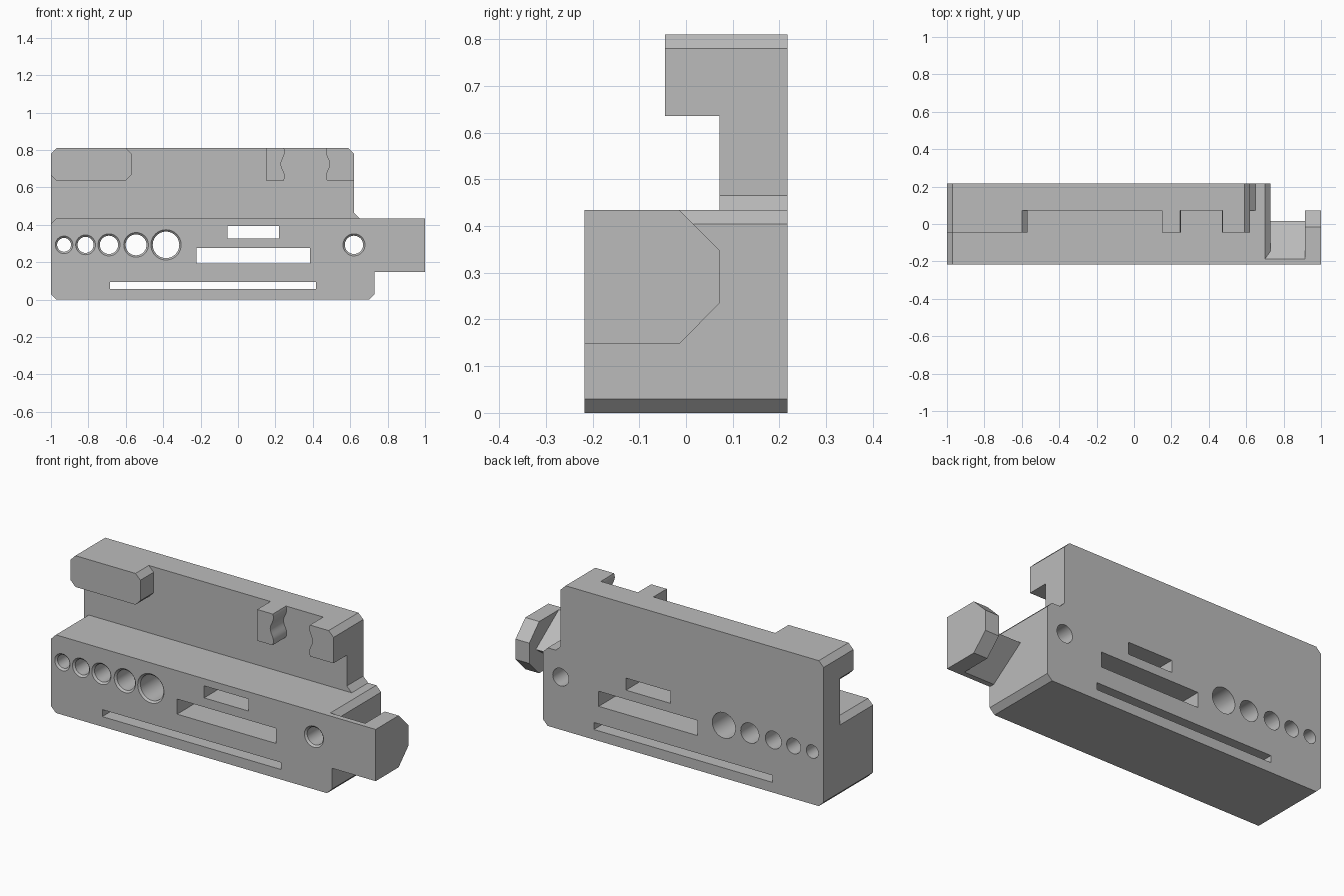
import bpy, bmesh, math

cube = bpy.data.objects.get("Cube")
if cube:
    bpy.data.objects.remove(cube, do_unlink=True)

grey = bpy.data.materials.new("plain grey")
grey.use_nodes = True
colour = (0.5, 0.5, 0.5, 1)
grey.diffuse_color = colour
grey.node_tree.nodes["Principled BSDF"].inputs["Base Color"].default_value = colour

C = 0.03            # chamfer size
FRONT, BACK = -0.217, 0.217
STEP = 0.072        # front of the upper plate
LEDGE, TOP = 0.435, 0.81
LIP = 0.636         # underside of the clips


def prism(name, profile, start, end, axis="y"):
    """Extrude an (x, z) profile along y, or a (y, z) profile along x."""
    bm = bmesh.new()
    place = (lambda a, z, t: (a, t, z)) if axis == "y" else (lambda a, z, t: (t, a, z))
    near = [bm.verts.new(place(a, z, start)) for a, z in profile]
    far = [bm.verts.new(place(a, z, end)) for a, z in profile]
    bm.faces.new(near)
    bm.faces.new(far[::-1])
    n = len(near)
    for i in range(n):
        j = (i + 1) % n
        bm.faces.new((near[i], far[i], far[j], near[j]))
    bmesh.ops.recalc_face_normals(bm, faces=bm.faces)
    mesh = bpy.data.meshes.new(name)
    bm.to_mesh(mesh)
    bm.free()
    mesh.materials.append(grey)
    ob = bpy.data.objects.new(name, mesh)
    bpy.context.collection.objects.link(ob)
    return ob


def chamfered(x0, x1, z0, z1):
    return [(x0 + C, z0), (x1 - C, z0), (x1, z0 + C), (x1, z1 - C),
            (x1 - C, z1), (x0 + C, z1), (x0, z1 - C), (x0, z0 + C)]


def box(x0, x1, z0, z1):
    return [(x0, z0), (x1, z0), (x1, z1), (x0, z1)]


def combine(target, tool, operation):
    mod = target.modifiers.new(tool.name, "BOOLEAN")
    mod.operation, mod.solver, mod.object = operation, "EXACT", tool
    bpy.context.view_layer.objects.active = target
    bpy.ops.object.modifier_apply(modifier=mod.name)
    bpy.data.objects.remove(tool, do_unlink=True)


# Tall back plate with a stepped right end
body = prism("tool_body", [
    (-1 + C, 0), (0.73 - C, 0), (0.73, C), (0.73, LEDGE - C), (0.73 - C, LEDGE),
    (0.62 + C, LEDGE), (0.62, LEDGE + C), (0.62, TOP - C), (0.62 - C, TOP),
    (-1 + C, TOP), (-1, TOP - C), (-1, C)], STEP, BACK)

# Thick lower block
parts = [prism("lower_block", chamfered(-1, 0.73, 0, LEDGE), FRONT, 0.1)]

# Clips on the upper plate; the two right ones face each other with wavy jaws
parts.append(prism("long_clip", chamfered(-1, -0.57, LIP, TOP), -0.045, 0.1))
steps = 16
heights = [LIP + (TOP - LIP) * i / steps for i in range(steps + 1)]
wave = [(0.24 + 0.01 * math.cos(math.tau * (z - 0.79) / 0.13), z) for z in heights]
parts.append(prism("middle_clip", [(0.15, TOP), (0.15, LIP)] + wave, -0.045, 0.1))
parts.append(prism("end_clip", [(0.62 - C, TOP), (0.62, TOP - C), (0.62, LIP)]
                   + [(0.72 - x, z) for x, z in wave], -0.045, 0.1))

# Side hook: wedge-shaped neck and bevelled head
low, mid = 0.147, 0.291
parts.append(prism("hook_neck", [(FRONT, low), (-0.187, low), (0.015, mid),
                                 (-0.187, LEDGE), (FRONT, LEDGE)], 0.66, 0.95, "x"))
parts.append(prism("hook_head", [(FRONT, low), (-0.015, low), (STEP, 0.235),
                                 (STEP, 0.348), (-0.015, LEDGE), (FRONT, LEDGE)],
                   0.915, 1, "x"))
for part in parts:
    combine(body, part, "UNION")

# Slots through the block
for x0, x1, z0, z1 in [(-0.057, 0.218, 0.328, 0.395),
                       (-0.223, 0.386, 0.193, 0.277),
                       (-0.684, 0.416, 0.056, 0.095)]:
    combine(body, prism("slot_cutter", box(x0, x1, z0, z1), -0.4, 0.4), "DIFFERENCE")


def hole_cutter(x, z, radius, rim):
    """Straight bore with a countersunk front rim."""
    sides = 40
    bm = bmesh.new()
    rings = []
    for y, r in ((FRONT - rim, radius + 2 * rim), (FRONT + rim, radius), (0.4, radius)):
        rings.append([bm.verts.new((x + r * math.cos(math.tau * i / sides), y,
                                    z + r * math.sin(math.tau * i / sides)))
                      for i in range(sides)])
    for a, b in zip(rings, rings[1:]):
        for i in range(sides):
            j = (i + 1) % sides
            bm.faces.new((a[i], b[i], b[j], a[j]))
    bm.faces.new(rings[0])
    bm.faces.new(rings[-1][::-1])
    bmesh.ops.recalc_face_normals(bm, faces=bm.faces)
    mesh = bpy.data.meshes.new("hole_cutter")
    bm.to_mesh(mesh)
    bm.free()
    mesh.materials.append(grey)
    ob = bpy.data.objects.new("hole_cutter", mesh)
    bpy.context.collection.objects.link(ob)
    return ob


# Row of growing holes and one at the hook end
for x, radius in [(-0.93, 0.037), (-0.815, 0.043), (-0.69, 0.049),
                  (-0.545, 0.056), (-0.385, 0.071), (0.62, 0.049)]:
    combine(body, hole_cutter(x, 0.293, radius, 0.01), "DIFFERENCE")

# Smooth bores and jaws, crisp edges
bpy.ops.object.select_all(action="DESELECT")
body.select_set(True)
bpy.context.view_layer.objects.active = body
bpy.ops.object.shade_smooth_by_angle(angle=math.radians(25))
